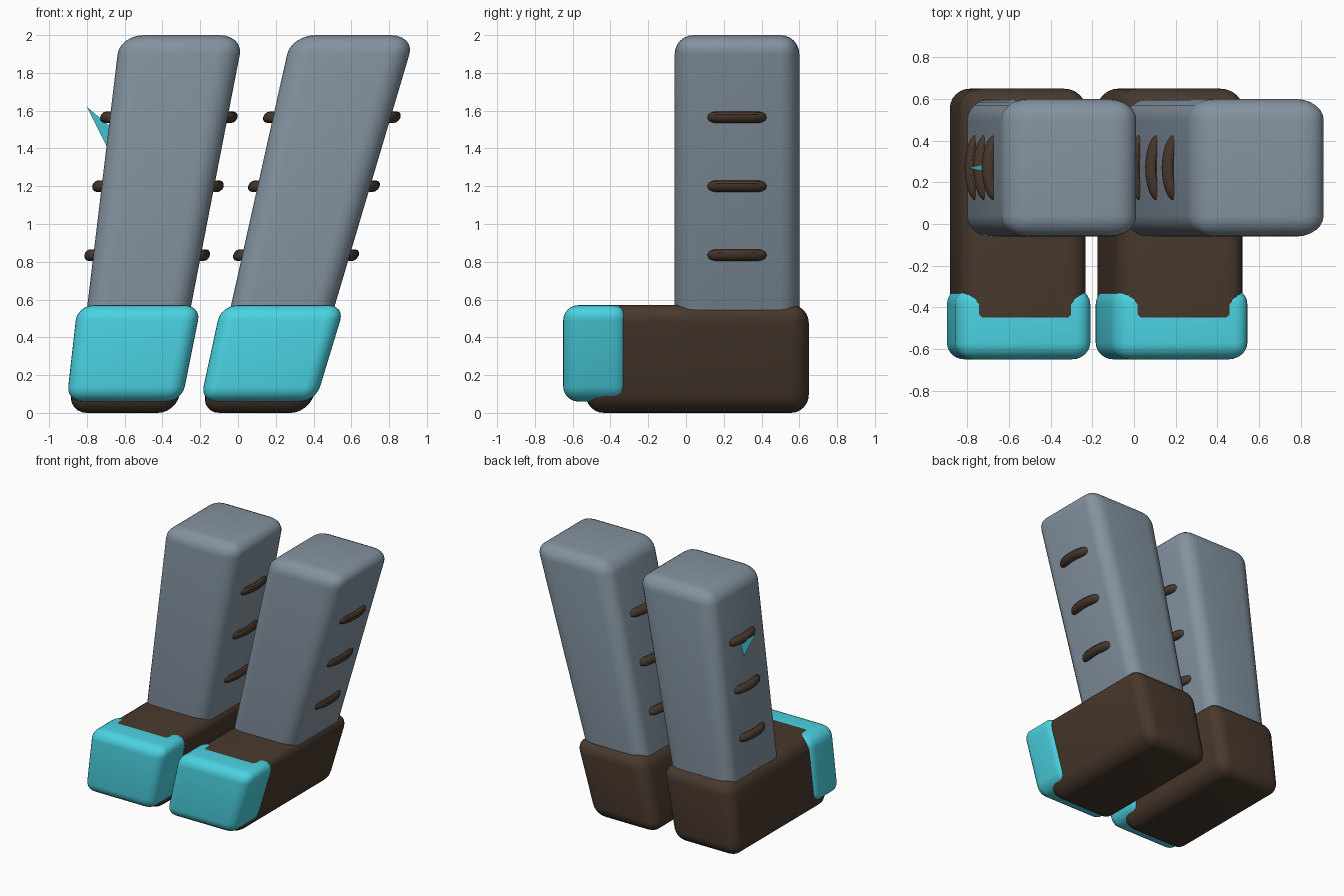
import bpy, bmesh, math
from mathutils import Vector

if "Cube" in bpy.data.objects:
    bpy.data.objects.remove(bpy.data.objects["Cube"])


def material(name, rgb):
    m = bpy.data.materials.new(name)
    m.diffuse_color = (*rgb, 1)
    m.use_nodes = True
    m.node_tree.nodes["Principled BSDF"].inputs["Base Color"].default_value = m.diffuse_color
    return m


STEEL = material("steel", (0.23, 0.29, 0.35))
BROWN = material("dark_brown", (0.065, 0.04, 0.026))
CYAN = material("cyan", (0.07, 0.65, 0.76))


def lean(bm, centre, slope):
    # Sideways lean plus a slight widening with height
    for v in bm.verts:
        z = v.co.z
        v.co.x = centre + slope * z + (1 + 0.1445 * z) * v.co.x


def finish(bm, name, mat, smooth=True):
    bmesh.ops.recalc_face_normals(bm, faces=bm.faces[:])
    me = bpy.data.meshes.new(name)
    bm.to_mesh(me)
    bm.free()
    me.materials.append(mat)
    ob = bpy.data.objects.new(name, me)
    bpy.context.collection.objects.link(ob)
    if smooth:
        bpy.ops.object.select_all(action='DESELECT')
        ob.select_set(True)
        bpy.context.view_layer.objects.active = ob
        bpy.ops.object.shade_smooth_by_angle(angle=math.radians(30))


def rounded_box(name, half_w, y0, y1, z0, z1, r, mat, place):
    bm = bmesh.new()
    bmesh.ops.create_cube(bm, size=1)
    for v in bm.verts:
        v.co = Vector((v.co.x * 2 * half_w,
                       (y0 + y1) / 2 + v.co.y * (y1 - y0),
                       (z0 + z1) / 2 + v.co.z * (z1 - z0)))
    bmesh.ops.bevel(bm, geom=bm.edges[:], offset=r, segments=6,
                    profile=0.5, affect='EDGES')
    lean(bm, *place)
    finish(bm, name, mat)


def strap(name, side, z, place):
    # Curved bar with rounded ends lying on the side of the shaft
    bm = bmesh.new()
    rings, sides = 20, 12
    loops = []
    for i in range(rings + 1):
        t = -math.cos(math.pi * i / rings)
        r = 0.031 * max(1 - abs(t) ** 8, 0.01) ** 0.5
        u = 0.272 - 0.03 * t * t
        loops.append([bm.verts.new((side * (u + 0.8 * r * math.cos(a)),
                                    0.27 + 0.16 * t, z + r * math.sin(a)))
                      for a in (2 * math.pi * k / sides for k in range(sides))])
    for a, b in zip(loops, loops[1:]):
        for k in range(sides):
            n = (k + 1) % sides
            bm.faces.new((a[k], a[n], b[n], b[k]))
    bm.faces.new(loops[0])
    bm.faces.new(loops[-1])
    lean(bm, *place)
    finish(bm, name, BROWN)


# Two leaning legs with boots
for label, place in (("left", (-0.612, 0.157)), ("right", (0.09, 0.26))):
    rounded_box(label + "_shaft", 0.254, -0.06, 0.60, 0.3, 2.0, 0.1, STEEL, place)
    rounded_box(label + "_boot", 0.284, -0.53, 0.65, 0.0, 0.572, 0.095, BROWN, place)
    rounded_box(label + "_toe_cap", 0.3025, -0.65, -0.305, 0.06, 0.57, 0.08, CYAN, place)
    for i in range(3):
        for side in (-1, 1):
            strap(f"{label}_strap", side, 0.835 + 0.365 * i, place)

# Small spike on the outer side of the left leg
bm = bmesh.new()
tip = bm.verts.new((-0.80, 0.27, 1.62))
base = [bm.verts.new(p) for p in ((-0.67, 0.24, 1.51), (-0.67, 0.30, 1.51), (-0.69, 0.27, 1.40))]
bm.faces.new(base)
for k in range(3):
    bm.faces.new((tip, base[k], base[(k + 1) % 3]))
finish(bm, "spike", CYAN, smooth=False)
